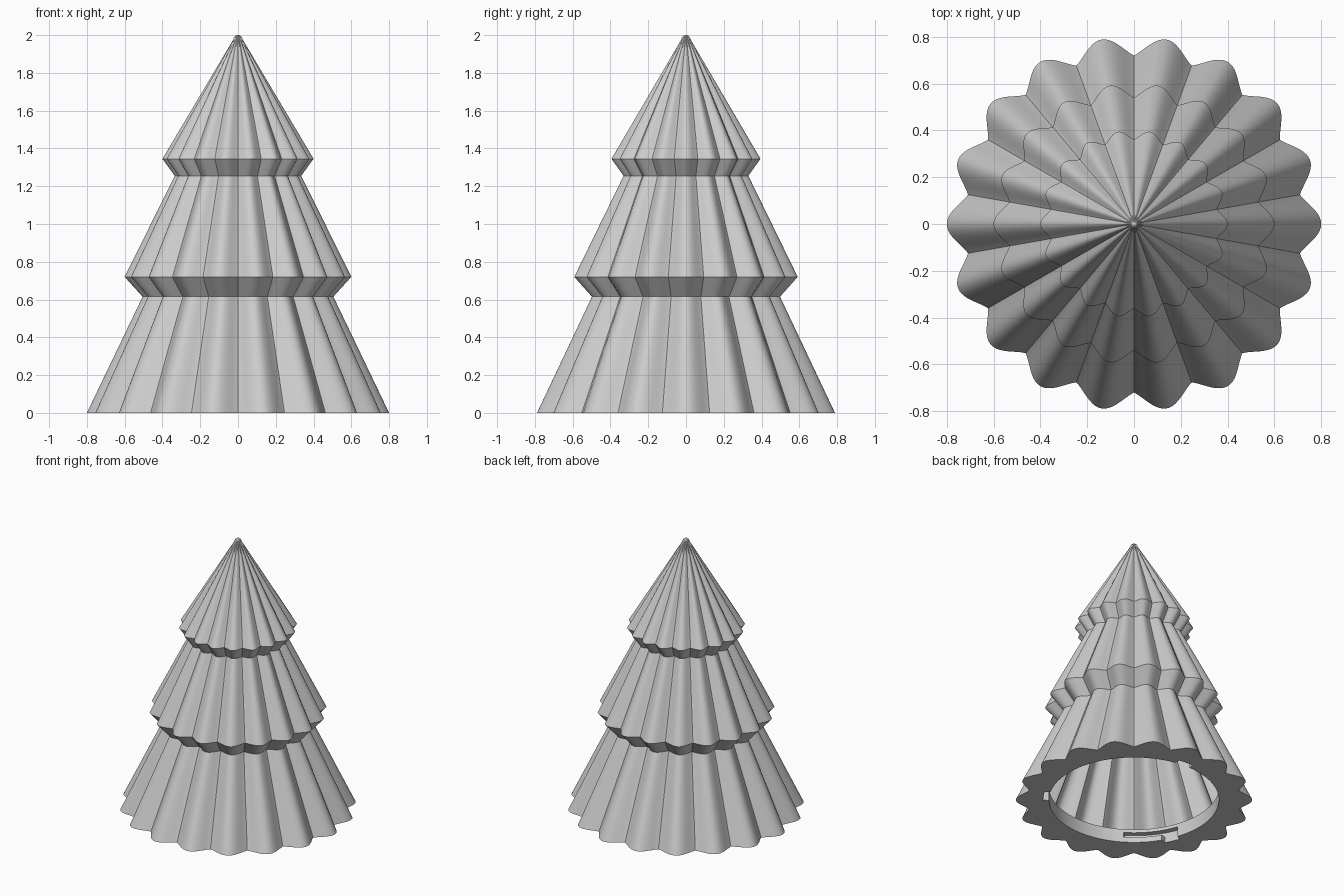
import bpy, bmesh, math

cube = bpy.data.objects.get("Cube")
if cube:
    bpy.data.objects.remove(cube, do_unlink=True)

STEPS = 360      # one column per degree
FLUTES = 18

grey = bpy.data.materials.new("plain_grey")
grey.use_nodes = True
grey.diffuse_color = (0.6, 0.6, 0.6, 1)
grey.node_tree.nodes["Principled BSDF"].inputs["Base Color"].default_value = (0.6, 0.6, 0.6, 1)


def fluted(radius, inset=0.0):
    """Scalloped outline: broad round lobes meeting in narrow valleys."""
    def outline(deg):
        c = abs(math.cos(math.radians(deg) * FLUTES / 2))
        return radius * (0.9 + 0.1 * (0.5 * c + 0.5 * c * c)) - inset
    return outline


def slotted(radius, depth, start, width):
    """Round outline with three evenly spaced pockets."""
    return lambda deg: radius + (depth if (deg - start) % 120 <= width else 0)


def loft(name, rows, cap_start=False, cap_end=False):
    """Skin a list of (outline, height) rings."""
    bm = bmesh.new()
    rings = []
    for outline, z in rows:
        ring = []
        for deg in range(STEPS):
            a, r = math.radians(deg), outline(deg)
            ring.append(bm.verts.new((r * math.cos(a), r * math.sin(a), z)))
        rings.append(ring)
    for low, high in zip(rings, rings[1:]):
        for i in range(STEPS):
            j = (i + 1) % STEPS
            bm.faces.new((low[i], low[j], high[j], high[i]))
    if cap_start:
        bm.faces.new(rings[0][::-1])
    if cap_end:
        bm.faces.new(rings[-1])
    mesh = bpy.data.meshes.new(name)
    bm.to_mesh(mesh)
    bm.free()
    mesh.materials.append(grey)
    obj = bpy.data.objects.new(name, mesh)
    bpy.context.collection.objects.link(obj)
    bpy.ops.object.select_all(action='DESELECT')
    obj.select_set(True)
    bpy.context.view_layer.objects.active = obj
    bpy.ops.object.shade_smooth_by_angle(angle=math.radians(32))
    return obj


# Three stacked fluted tiers with flared skirts and a small rounded tip
profile = [(0.8, 0), (0.505, 0.615), (0.6, 0.72), (0.335, 1.255), (0.4, 1.345)]
tip = [(0.026, 1.975), (0.021, 1.99), (0.012, 1.998), (0.004, 2.0)]
loft("fluted_tiers", [(fluted(r), z) for r, z in profile + tip], cap_end=True)

# Hollow inside that follows the tiers
WALL = 0.045
inner = [(0.07, 1.88)] + profile[:0:-1] + [(0.752, 0.1)]
loft("inner_wall", [(fluted(r, WALL), z) for r, z in inner], cap_start=True)

# Base collar with three twist-lock slots, open at the bottom
HOLE, DEPTH, START = 0.575, 0.04, -40
plain = slotted(HOLE, 0, START, 0)
groove = slotted(HOLE, DEPTH, START, 36)
entry = slotted(HOLE, DEPTH, START, 10)
loft("base_collar", [
    (fluted(0.752, WALL), 0.1), (plain, 0.1), (plain, 0.075),
    (groove, 0.075), (groove, 0.04), (entry, 0.04), (entry, 0),
    (fluted(0.8), 0),
])
